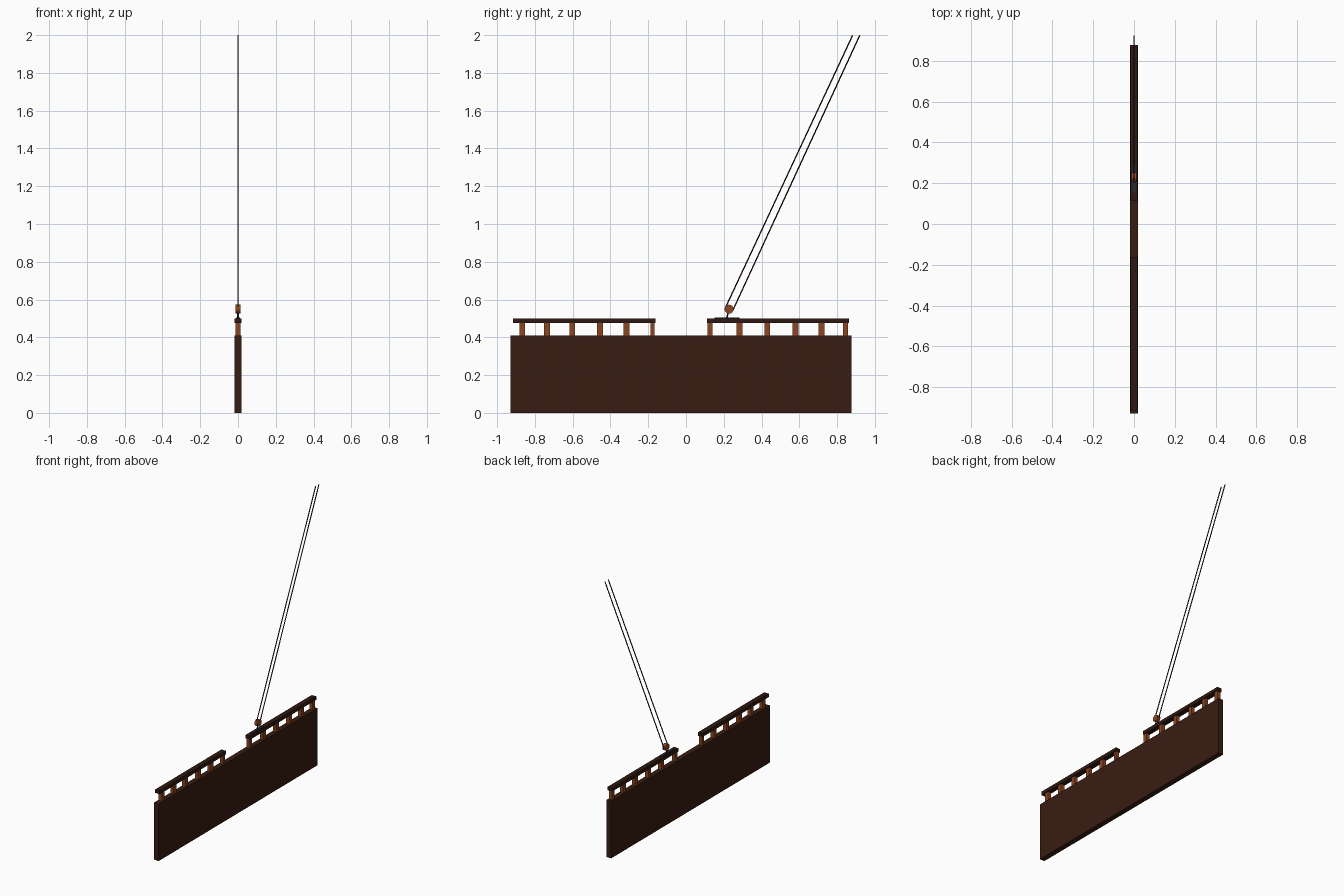
import bpy, math
from mathutils import Vector

if "Cube" in bpy.data.objects:
    bpy.data.objects.remove(bpy.data.objects["Cube"])


def material(name, rgb):
    m = bpy.data.materials.new(name)
    m.diffuse_color = (*rgb, 1)
    m.use_nodes = True
    m.node_tree.nodes["Principled BSDF"].inputs["Base Color"].default_value = m.diffuse_color
    return m


DARK = material("dark_wood", (0.040, 0.012, 0.006))
RAIL = material("rail_wood", (0.027, 0.009, 0.005))
POST = material("post_wood", (0.26, 0.062, 0.014))
METAL = material("dark_metal", (0.02, 0.02, 0.025))


def box(name, half_x, y0, y1, z0, z1, mat):
    bpy.ops.mesh.primitive_cube_add(size=1, location=(0, (y0 + y1) / 2, (z0 + z1) / 2))
    o = bpy.context.object
    o.name = name
    o.scale = (2 * half_x, y1 - y0, z1 - z0)
    bpy.ops.object.transform_apply(location=False, rotation=False)
    o.data.materials.append(mat)
    return o


def rod(name, a, b, radius, sides, mat):
    a, b = Vector(a), Vector(b)
    d = b - a
    bpy.ops.mesh.primitive_cylinder_add(vertices=sides, radius=radius, depth=d.length,
                                        location=(a + b) / 2)
    o = bpy.context.object
    o.name = name
    o.rotation_mode = 'QUATERNION'
    o.rotation_quaternion = d.to_track_quat('Z', 'Y')
    o.data.materials.append(mat)
    bpy.ops.object.shade_smooth_by_angle(angle=math.radians(40))
    return o


# Solid lower bulwark
box("bulwark_panel", 0.019, -0.928, 0.877, 0, 0.41, DARK)

# Two railings with a gap between them
box("rear_rail", 0.018, -0.915, -0.162, 0.475, 0.5, RAIL)
box("fore_rail", 0.018, 0.112, 0.864, 0.475, 0.5, RAIL)

# Posts: centre y and width
posts = [(-0.867, .031), (-0.735, .031), (-0.602, .031), (-0.455, .031), (-0.315, .031),
         (-0.177, .022), (0.127, .028), (0.283, .031), (0.43, .031), (0.58, .031),
         (0.718, .031), (0.844, .028)]
for i, (y, w) in enumerate(posts):
    box(f"post_{i + 1}", 0.013, y - w / 2, y + w / 2, 0.408, 0.477, POST)

# Metal cleat with stem on the fore rail
box("cleat_base", 0.010, 0.152, 0.284, 0.499, 0.505, METAL)
rod("cleat_stem", (0, 0.216, 0.503), (0, 0.226, 0.54), 0.004, 8, METAL)

# Pulley block and the two ropes rising from it
rod("pulley_block", (-0.012, 0.228, 0.549), (0.012, 0.228, 0.549), 0.024, 16, POST)
rod("rope_left", (0, 0.209, 0.557), (0, 0.882, 1.999), 0.0035, 8, DARK)
rod("rope_right", (0, 0.247, 0.541), (0, 0.920, 1.999), 0.0035, 8, DARK)
